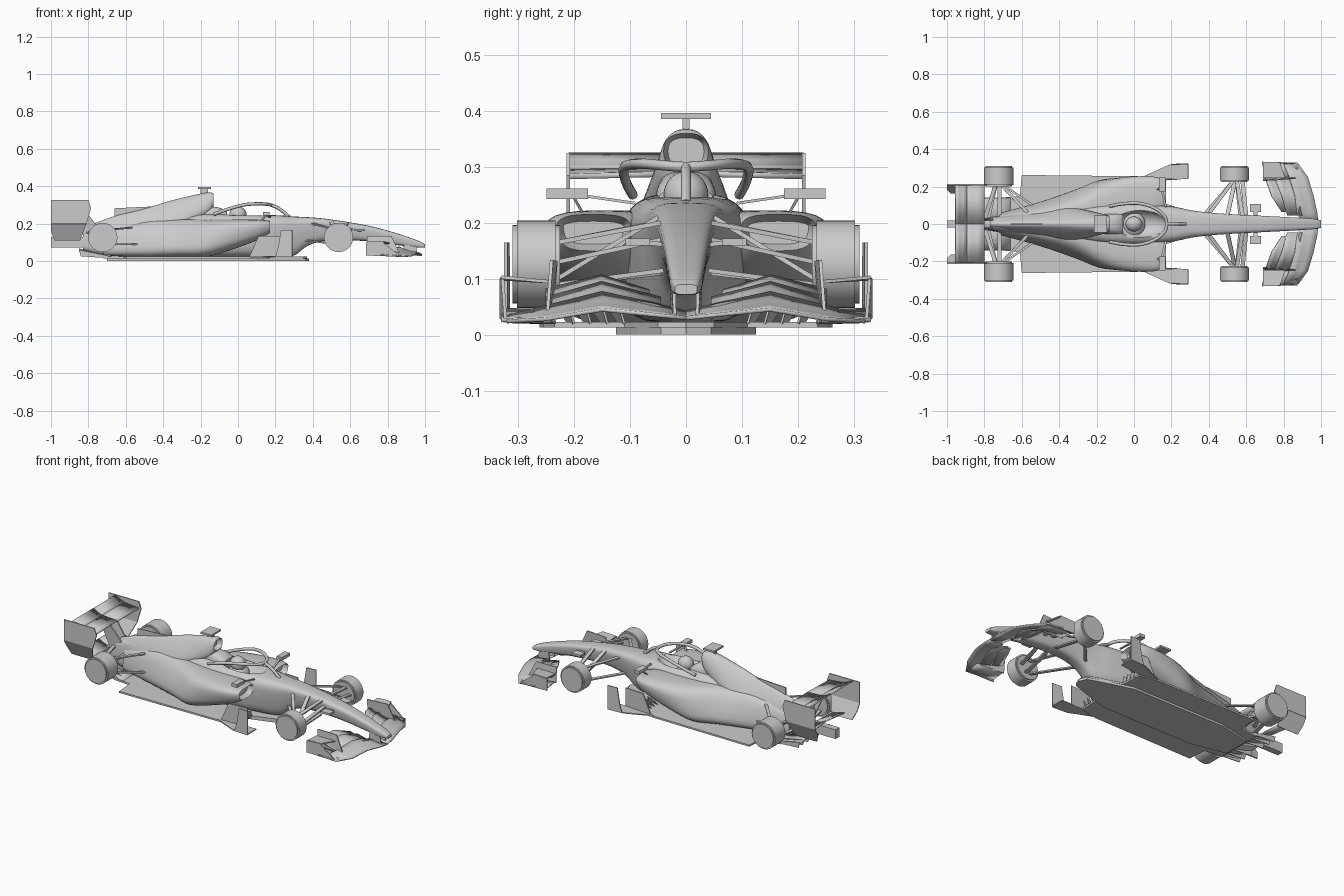
import bpy, bmesh, math
from mathutils import Matrix, Vector

cube = bpy.data.objects.get("Cube")
if cube:
    bpy.data.objects.remove(cube, do_unlink=True)

grey = bpy.data.materials.new("plain grey")
grey.use_nodes = True
grey.diffuse_color = (0.6, 0.6, 0.6, 1)
grey.node_tree.nodes["Principled BSDF"].inputs["Base Color"].default_value = (0.6, 0.6, 0.6, 1)


def add(name, data, mirror=False, thick=0, smooth=False):
    """Link mesh or curve data, with optional thickness and mirroring across y."""
    if isinstance(data, bmesh.types.BMesh):
        bm = data
        bmesh.ops.recalc_face_normals(bm, faces=bm.faces[:])
        data = bpy.data.meshes.new(name)
        bm.to_mesh(data)
        bm.free()
    ob = bpy.data.objects.new(name, data)
    bpy.context.collection.objects.link(ob)
    data.materials.append(grey)
    if smooth:
        bpy.ops.object.select_all(action='DESELECT')
        ob.select_set(True)
        bpy.context.view_layer.objects.active = ob
        bpy.ops.object.shade_smooth_by_angle(angle=math.radians(35))
    if thick:
        mod = ob.modifiers.new("thickness", 'SOLIDIFY')
        mod.thickness = thick
        mod.offset = 0
    if mirror:
        mod = ob.modifiers.new("mirror", 'MIRROR')
        mod.use_axis = (False, True, False)
        mod.use_mirror_merge = False
    return ob


def spline(rows, steps=5):
    """Smoothly interpolate rows of numbers."""
    out = []
    for i in range(len(rows) - 1):
        a, b, c, d = (rows[max(0, min(len(rows) - 1, i + k))] for k in (-1, 0, 1, 2))
        for s in range(steps):
            t = s / steps
            out.append([q + (r - p) * t / 2 + (p - 2.5 * q + 2 * r - w / 2) * t * t
                        + (1.5 * (q - r) + (w - p) / 2) * t ** 3
                        for p, q, r, w in zip(a, b, c, d)])
    return out + [rows[-1]]


def loft(name, stations, power=3, sides=28, mirror=False, mouth=0):
    """Skin rounded sections: x, y centre, bottom, top, half width, top flare."""
    bm = bmesh.new()
    rings = []
    for x, yc, low, high, half, flare in spline(stations):
        ring = []
        for i in range(sides):
            a = math.tau * i / sides
            cy, cz = (math.copysign(abs(v) ** (2 / power), v) for v in (math.cos(a), math.sin(a)))
            ring.append(bm.verts.new((x, yc + half * cy * (1 + flare * cz),
                                      (low + high) / 2 + (high - low) / 2 * cz)))
        rings.append(ring)
    for r, s in zip(rings, rings[1:]):
        for i in range(sides):
            j = (i + 1) % sides
            bm.faces.new((r[i], r[j], s[j], s[i]))
    front = bm.faces.new(rings[0])
    bm.faces.new(rings[-1])
    if mouth:
        bmesh.ops.recalc_face_normals(bm, faces=bm.faces[:])
        bmesh.ops.inset_region(bm, faces=[front], thickness=mouth)
        bmesh.ops.translate(bm, verts=front.verts[:], vec=(-0.03, 0, 0))
    return add(name, bm, mirror, smooth=True)


def wing(name, sections, thick=0.007):
    """Cambered blade from sections: y, leading x, trailing x, leading z, trailing z."""
    bm = bmesh.new()
    rows = []
    for y, xl, xt, zl, zt in sections:
        rows.append([bm.verts.new((xl + (xt - xl) * t, y, zl + (zt - zl) * t ** 1.6))
                     for t in (0, 0.33, 0.67, 1)])
    for r, s in zip(rows, rows[1:]):
        for i in range(3):
            bm.faces.new((r[i], r[i + 1], s[i + 1], s[i]))
    return add(name, bm, True, thick, True)


def panel(name, points, thick=0.006, mirror=True):
    bm = bmesh.new()
    bm.faces.new([bm.verts.new(p) for p in points])
    return add(name, bm, mirror, thick)


def blade(name, a, b, width=0.011, thick=0.008):
    """Flat mirrored arm from a to b, with its width along x."""
    w = Vector((width, 0, 0))
    a, b = Vector(a), Vector(b)
    return panel(name, [a - w, a + w, b + w, b - w], thick)


def box(name, centre, size, mirror=False):
    bm = bmesh.new()
    bmesh.ops.create_cube(bm, size=1, matrix=Matrix.Translation(centre) @ Matrix.Diagonal((*size, 1)))
    return add(name, bm, mirror)


def ball(name, centre, size):
    bm = bmesh.new()
    bmesh.ops.create_uvsphere(bm, u_segments=32, v_segments=16, radius=1,
                              matrix=Matrix.Translation(centre) @ Matrix.Diagonal((*size, 1)))
    return add(name, bm, smooth=True)


# Main bodywork
tub = loft("nose_and_tub", [
    (1, 0, .072, .09, .02, 0), (.96, 0, .072, .11, .028, 0), (.85, 0, .085, .148, .034, .1),
    (.7, 0, .105, .188, .041, .15), (.5, 0, .112, .222, .05, .2), (.38, 0, .085, .234, .058, .25),
    (.3, 0, .03, .238, .068, .25), (.2, 0, .02, .245, .09, .15), (0, 0, .02, .25, .115, 0),
    (-.2, 0, .02, .252, .11, -.1), (-.45, 0, .02, .235, .08, -.25), (-.7, 0, .03, .21, .045, -.2),
    (-.83, 0, .06, .16, .025, 0)], power=3.6)
pods = loft("sidepods", [
    (.17, .165, .15, .215, .065, .1), (.1, .15, .11, .222, .1, .15), (-.05, .13, .055, .222, .12, .05),
    (-.18, .1, .02, .222, .13, -.15), (-.32, .06, .02, .222, .108, -.35),
    (-.5, .035, .02, .21, .075, -.35), (-.72, .02, .03, .16, .035, -.3)], mirror=True, mouth=.012)
loft("engine_cover", [
    (-.13, 0, .295, .36, .04, 0), (-.17, 0, .24, .366, .052, -.25), (-.35, 0, .15, .325, .075, -.6),
    (-.5, 0, .1, .28, .065, -.6), (-.66, 0, .1, .24, .045, -.5), (-.77, 0, .1, .2, .025, -.3)],
    power=2.5, mouth=.008)
panel("engine_fin", [(x, 0, z) for x, z in
      ((-.3, .32), (-.45, .292), (-.66, .282), (-.66, .2), (-.4, .2))], mirror=False)

# Cockpit opening, driver and head protection
hole = ball("cockpit_cutter", (.035, 0, .26), (.145, .075, .07))
hole.hide_render = True
hole.hide_set(True)
for part in (tub, pods):
    cut = part.modifiers.new("cockpit", 'BOOLEAN')
    cut.operation = 'DIFFERENCE'
    cut.object = hole
ball("helmet", (0, 0, .25), (.045, .04, .042))
ball("driver_shoulders", (0, 0, .195), (.06, .07, .04))
loft("headrest", [(-.06, 0, .2, .262, .05, 0), (-.1, 0, .2, .285, .055, -.1), (-.2, 0, .2, .3, .05, -.1)])

side = [(-.13, .095, .25), (-.06, .108, .275), (.03, .11, .3), (.11, .085, .306), (.16, .045, .303)]
arch = side + [(.175, 0, .3)] + [(x, -y, z) for x, y, z in reversed(side)]
pillar = [(.175, 0, .3), (.22, 0, .28), (.275, 0, .235)]
for name, path in (("halo_hoop", arch), ("halo_pillar", pillar)):
    curve = bpy.data.curves.new(name, 'CURVE')
    curve.dimensions = '3D'
    curve.bevel_depth = .009
    curve.bevel_resolution = 2
    curve.use_fill_caps = True
    line = curve.splines.new('POLY')
    dense = spline(path, 4)
    line.points.add(len(dense) - 1)
    for point, co in zip(line.points, dense):
        point.co = (*co, 1)
    add(name, curve)

box("camera_pod", (-.18, 0, .391), (.07, .09, .011))
box("camera_post", (-.18, 0, .372), (.04, .012, .03))
box("mirrors", (.15, .212, .252), (.035, .074, .019), True)
blade("mirror_stays", (.15, .2, .245), (.12, .18, .21), .006, .005)
blade("mirror_inner_stays", (.15, .18, .248), (.17, .09, .235), .006, .005)

# Floor, plank and diffuser
panel("floor", [(x, y, .018) for x, y in
      ((.37, 0), (.35, .05), (.24, .085), (.165, .11), (.16, .235), (.05, .255), (-.6, .262),
       (-.61, .15), (-.72, .14), (-.72, 0))], .01)
panel("plank", [(x, y, .007) for x, y in
      ((.38, 0), (.36, .045), (.24, .085), (.1, .125), (-.5, .125), (-.7, .08), (-.7, 0))], .013)
wing("diffuser", [(0, -.66, -.85, .02, .065), (.14, -.66, -.85, .02, .055)])
for y in (.05, .1, .14):
    panel("diffuser_strake", [(-.68, y, .015), (-.84, y, .025), (-.85, y, .06), (-.7, y, .03)], .004)

# Boards beside the floor
panel("bargeboard_tray", [(.04, .25, .022), (.19, .318, .024), (.29, .322, .026), (.29, .242, .026),
                          (.15, .232, .022)])
panel("bargeboard", [(.2, .318, .022), (.29, .322, .022), (.29, .322, .165), (.23, .318, .165),
                     (.215, .317, .075)])
panel("inner_bargeboard", [(.06, .245, .022), (.23, .238, .022), (.23, .238, .135), (.11, .245, .135)])
for i in range(4):
    y = .12 + i * .03
    panel("turning_vane", [(.1, y, .02), (.17, y - .01, .02), (.17, y, .055), (.11, y + .02, .05)], .004)

# Front wing
wing("front_wing_main", [(0, .985, .9, .03, .04), (.06, .98, .87, .036, .055), (.15, .96, .86, .045, .075),
                         (.25, .93, .83, .028, .05), (.32, .88, .8, .024, .032)])
wing("front_wing_flap", [(.045, .9, .82, .048, .065), (.15, .875, .79, .068, .093), (.25, .845, .75, .042, .065)])
wing("front_wing_top_flap", [(.065, .83, .79, .064, .078), (.15, .805, .735, .086, .105),
                             (.25, .77, .7, .058, .08)])
wing("front_wing_footplate", [(.24, .87, .7, .03, .042), (.33, .875, .685, .026, .045)])
panel("front_wing_fence", [(.87, .248, .03), (.69, .24, .04), (.69, .232, .132), (.82, .24, .134)])
panel("front_wing_endplate", [(.875, .322, .022), (.685, .33, .03), (.685, .33, .1), (.77, .328, .103)])
panel("front_wing_shelf", [(.69, .245, .095), (.69, .33, .1), (.78, .33, .103), (.81, .245, .095)])
panel("nose_pylons", [(.96, .02, .035), (.88, .024, .045), (.89, .026, .1), (.95, .022, .095)])

# Rear wing and tail
wing("rear_wing_main", [(0, -.8, -.91, .288, .295), (.21, -.8, -.91, .283, .293)], .01)
wing("rear_wing_flap", [(0, -.895, -.955, .295, .322), (.21, -.895, -.955, .295, .322)], .008)
wing("beam_wing", [(0, -.84, -.92, .12, .15), (.165, -.85, -.93, .12, .14)])
panel("rear_endplate", [(-1, .21, .325), (-.8, .21, .325), (-.785, .21, .285), (-.81, .21, .2), (-1, .21, .2)])
panel("rear_endplate_lower", [(-1, .21, .2), (-.81, .21, .2), (-.845, .165, .11), (-.98, .165, .11),
                              (-1, .185, .16)])
panel("rear_wing_pylons", [(-.74, .02, .17), (-.82, .02, .12), (-.89, .035, .29), (-.83, .035, .288)], .008)
box("crash_structure", (-.89, 0, .1), (.22, .036, .055))

# Wheels with softened shoulders
for name, x, inner, outer in (("front_wheels", .538, .225, .31), ("rear_wheels", -.723, .2, .31)):
    bm = bmesh.new()
    bmesh.ops.create_cone(bm, cap_ends=True, segments=40, radius1=.078, radius2=.078, depth=outer - inner,
                          matrix=Matrix.Translation((x, (inner + outer) / 2, .126))
                          @ Matrix.Rotation(math.pi / 2, 4, 'X'))
    rims = [e for f in bm.faces if len(f.verts) > 4 for e in f.edges]
    bmesh.ops.bevel(bm, geom=rims, offset=.008, segments=2, affect='EDGES')
    add(name, bm, True, smooth=True)

# Suspension arms: body mount and hub mount
for name, a, b in (
        ("front_lower_arm", (.37, .045, .11), (.53, .23, .09)),
        ("front_lower_brace", (.57, .04, .115), (.55, .23, .09)),
        ("front_upper_arm", (.4, .055, .2), (.53, .23, .165)),
        ("front_upper_brace", (.58, .045, .2), (.55, .23, .165)),
        ("front_pushrod", (.5, .05, .21), (.54, .23, .1)),
        ("steering_rod", (.6, .045, .17), (.58, .23, .13)),
        ("rear_lower_arm", (-.5, .07, .09), (-.7, .21, .09)),
        ("rear_lower_brace", (-.78, .03, .09), (-.74, .21, .09)),
        ("rear_upper_arm", (-.56, .05, .18), (-.71, .21, .165)),
        ("rear_upper_brace", (-.8, .02, .15), (-.74, .21, .165)),
        ("rear_driveshaft", (-.72, .02, .126), (-.72, .21, .126))):
    blade(name, a, b)
box("nose_side_pods", (.65, .086, .166), (.058, .044, .012), True)
blade("nose_side_pod_stays", (.65, .03, .16), (.65, .08, .166))
